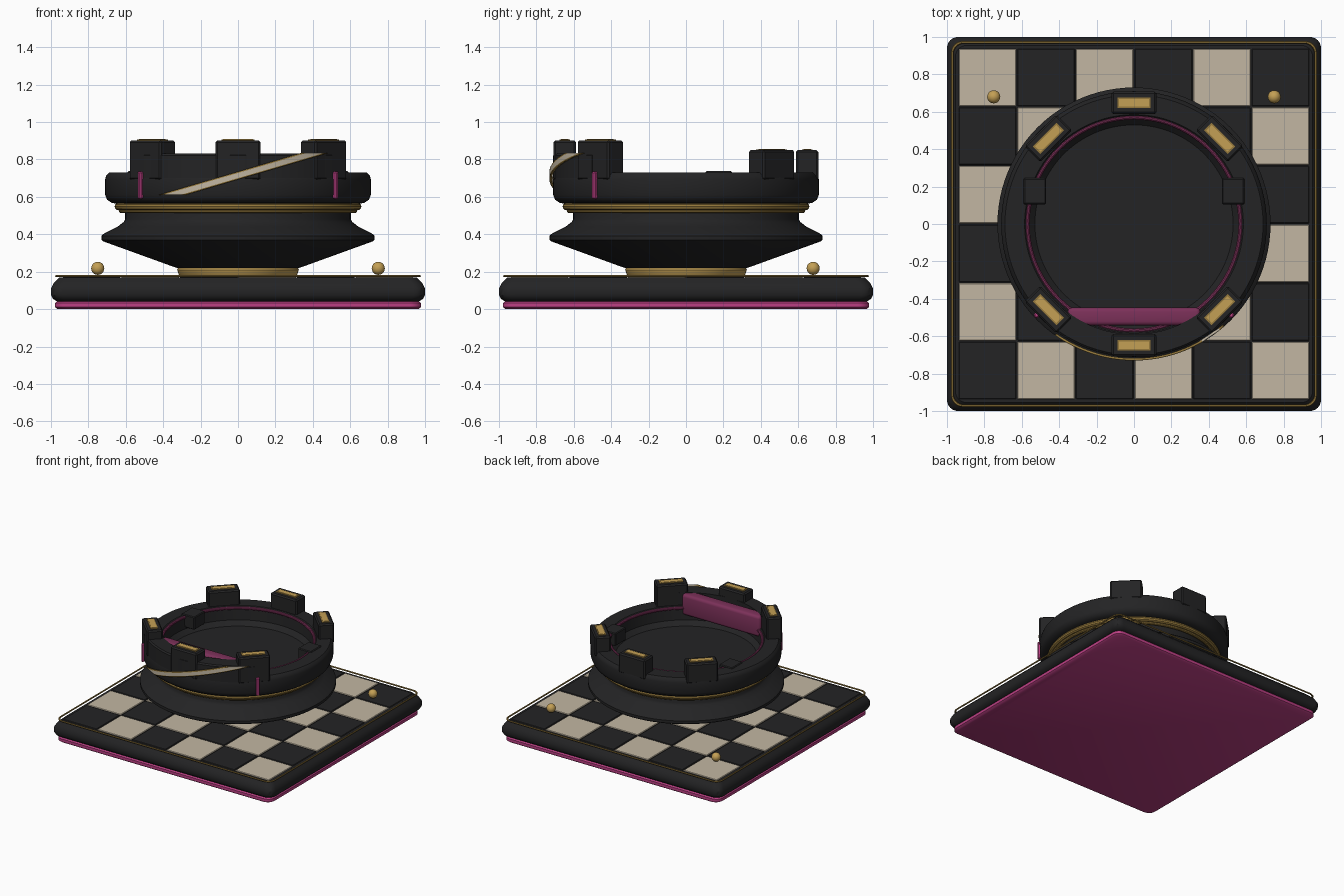
import bpy, bmesh, math
from mathutils import Matrix, Vector

if "Cube" in bpy.data.objects:
    bpy.data.objects.remove(bpy.data.objects["Cube"])


def material(name, r, g, b):
    m = bpy.data.materials.new(name)
    m.diffuse_color = (r, g, b, 1)
    m.use_nodes = True
    m.node_tree.nodes["Principled BSDF"].inputs["Base Color"].default_value = m.diffuse_color
    return m


BLACK = material("black", 0.017, 0.017, 0.018)
IVORY = material("ivory", 0.54, 0.47, 0.36)
GOLD = material("gold", 0.55, 0.35, 0.09)
OLD_GOLD = material("dark gold", 0.30, 0.19, 0.045)
PINK = material("pink", 0.50, 0.05, 0.23)
WINE = material("wine", 0.20, 0.03, 0.10)


def finish(name, bm, *mats, smooth=True):
    bmesh.ops.recalc_face_normals(bm, faces=bm.faces)
    me = bpy.data.meshes.new(name)
    bm.to_mesh(me)
    bm.free()
    ob = bpy.data.objects.new(name, me)
    bpy.context.collection.objects.link(ob)
    for m in mats:
        me.materials.append(m)
    if smooth:
        bpy.ops.object.select_all(action='DESELECT')
        ob.select_set(True)
        bpy.context.view_layer.objects.active = ob
        bpy.ops.object.shade_smooth_by_angle(angle=math.radians(35))
    return ob


def box(name, center, size, mat, angle=0.0, bevel=0.0, segments=1):
    bm = bmesh.new()
    bmesh.ops.create_cube(bm, size=1)
    bmesh.ops.scale(bm, vec=size, verts=bm.verts)
    if bevel:
        bmesh.ops.bevel(bm, geom=bm.edges[:], offset=bevel, segments=segments,
                        profile=0.5, affect='EDGES')
    bm.transform(Matrix.Translation(center) @ Matrix.Rotation(angle, 4, 'Z'))
    return finish(name, bm, mat)


def lathe(name, profile, mat, closed=False, start=0.0, sweep=2 * math.pi, steps=96):
    """Turn a list of (radius, z) points around the z axis."""
    bm = bmesh.new()
    full = sweep > 6.28
    n = steps if full else steps + 1
    rings = []
    for i in range(n):
        a = start + sweep * i / steps
        rings.append([bm.verts.new((r * math.cos(a), r * math.sin(a), z)) for r, z in profile])
    k = len(profile)
    for i in range(steps):
        p, q = rings[i], rings[(i + 1) % n]
        for j in range(k if closed else k - 1):
            bm.faces.new((p[j], q[j], q[(j + 1) % k], p[(j + 1) % k]))
    if not full:
        bm.faces.new(rings[0])
        bm.faces.new(rings[-1])
    elif not closed:
        bm.faces.new([r[0] for r in rings])
        bm.faces.new([r[-1] for r in rings])
    return finish(name, bm, mat)


def ring(name, radius, z, minor, mat):
    circle = [(radius + minor * math.cos(t * math.pi / 5), z + minor * math.sin(t * math.pi / 5))
              for t in range(10)]
    return lathe(name, circle, mat, closed=True)


def rounded_square(half, radius, z):
    pts = []
    for c in range(4):
        a0 = c * math.pi / 2
        sx, sy = [(1, 1), (-1, 1), (-1, -1), (1, -1)][c]
        for s in range(7):
            a = a0 + s * math.pi / 12
            pts.append(Vector((sx * (half - radius) + radius * math.cos(a),
                               sy * (half - radius) + radius * math.sin(a), z)))
    return pts


def slab(name, layers, mat, closed=False):
    """Stack rounded squares given as (half, z)."""
    bm = bmesh.new()
    loops = [[bm.verts.new(p) for p in rounded_square(h, 0.06, z)] for h, z in layers]
    pairs = list(zip(loops, loops[1:])) + ([(loops[-1], loops[0])] if closed else [])
    for a, b in pairs:
        for i in range(len(a)):
            j = (i + 1) % len(a)
            bm.faces.new((a[i], a[j], b[j], b[i]))
    if not closed:
        bm.faces.new(loops[0])
        bm.faces.new(loops[-1])
    return finish(name, bm, mat)


# Square plinth with pink foot and gold wire
slab("foot", [(0.965, 0), (0.978, 0.01), (0.978, 0.033), (0.965, 0.045)], PINK)
slab("plinth", [(0.965, 0.04), (0.99, 0.055), (1, 0.075), (1, 0.11), (0.985, 0.14),
                (0.955, 0.17)], BLACK)
slab("plinth_wire", [(0.972 + 0.006 * math.cos(t * math.pi / 3), 0.176 + 0.006 * math.sin(t * math.pi / 3))
                     for t in range(6)], OLD_GOLD, closed=True)

# Checkered tiles
P = 1.88 / 6
for i in range(6):
    for j in range(6):
        box("tile", ((i - 2.5) * P, (j - 2.5) * P, 0.163), (0.307, 0.307, 0.024),
            IVORY if (i + j) % 2 else BLACK, bevel=0.004)

# Beads on the rear corners
for s in (-1, 1):
    bm = bmesh.new()
    bmesh.ops.create_uvsphere(bm, u_segments=20, v_segments=12, radius=0.035)
    bm.transform(Matrix.Translation((s * 0.75, 0.68, 0.218)))
    finish("bead", bm, GOLD)

# Turned body
lathe("collar", [(0.305, 0.17), (0.315, 0.18), (0.325, 0.21), (0.32, 0.222)], GOLD)
lathe("flared_body", [(0.315, 0.217), (0.35, 0.228), (0.72, 0.362), (0.73, 0.37), (0.73, 0.392),
                      (0.715, 0.405), (0.645, 0.44), (0.612, 0.465), (0.603, 0.48),
                      (0.603, 0.57)], BLACK)
ring("lower_gold_ring", 0.625, 0.527, 0.013, OLD_GOLD)
ring("upper_gold_ring", 0.64, 0.548, 0.02, OLD_GOLD)
lathe("crown_bowl", [(0.64, 0.562), (0.675, 0.568), (0.7, 0.585), (0.71, 0.61), (0.71, 0.695),
                     (0.705, 0.715), (0.69, 0.73), (0.585, 0.73), (0.573, 0.718),
                     (0.565, 0.62), (0.53, 0.585)], BLACK)
ring("inner_ring", 0.57, 0.715, 0.012, WINE)

# Raised front wall between the corner merlons
lathe("front_wall", [(0.59, 0.70), (0.71, 0.70), (0.71, 0.822), (0.70, 0.832), (0.59, 0.832)],
      BLACK, closed=True, start=math.radians(-135), sweep=math.pi / 2, steps=32)

# Merlons with gold inlays, taller at the front
for deg in (-135, -90, -45, 45, 90, 135):
    a = math.radians(deg)
    top = 0.902 if deg < 0 else 0.85
    c, s = 0.648 * math.cos(a), 0.648 * math.sin(a)
    turn = a - math.pi / 2
    box("merlon", (c, s, (top + 0.69) / 2), (0.24, 0.12, top - 0.69), BLACK, turn, 0.01)
    box("merlon_inlay_frame", (c, s, top + 0.001), (0.178, 0.056, 0.006), OLD_GOLD, turn)
    box("merlon_inlay", (c, s, top + 0.003), (0.16, 0.042, 0.008), GOLD, turn)

# Padded backrest, side blocks and pink pins
box("backrest", (0, -0.495, 0.745), (0.71, 0.095, 0.17), WINE, bevel=0.022, segments=3)
for s in (-1, 1):
    box("side_block", (s * 0.53, 0.175, 0.685), (0.12, 0.14, 0.105), BLACK, bevel=0.006)
    box("pink_pin", (s * 0.522, -0.488, 0.662), (0.026, 0.024, 0.146), PINK,
        s * math.radians(47), 0.006)

# Slanted sash wrapped around the front, gold along both edges
bm = bmesh.new()
cuts = (0, 0.17, 0.83, 1)
rows = []
for i in range(33):
    t = i / 32
    row = []
    for u in cuts:
        x = -0.42 + 0.76 * t + 0.14 * u
        row.append(bm.verts.new((x, -math.sqrt(0.724 ** 2 - x * x), 0.611 + 0.224 * t)))
    rows.append(row)
for p, q in zip(rows, rows[1:]):
    for j in range(3):
        f = bm.faces.new((p[j], p[j + 1], q[j + 1], q[j]))
        f.material_index = 0 if j == 1 else 1
sash = finish("sash", bm, IVORY, OLD_GOLD)
solid = sash.modifiers.new("thickness", 'SOLIDIFY')
solid.thickness = 0.012
solid.offset = 0
